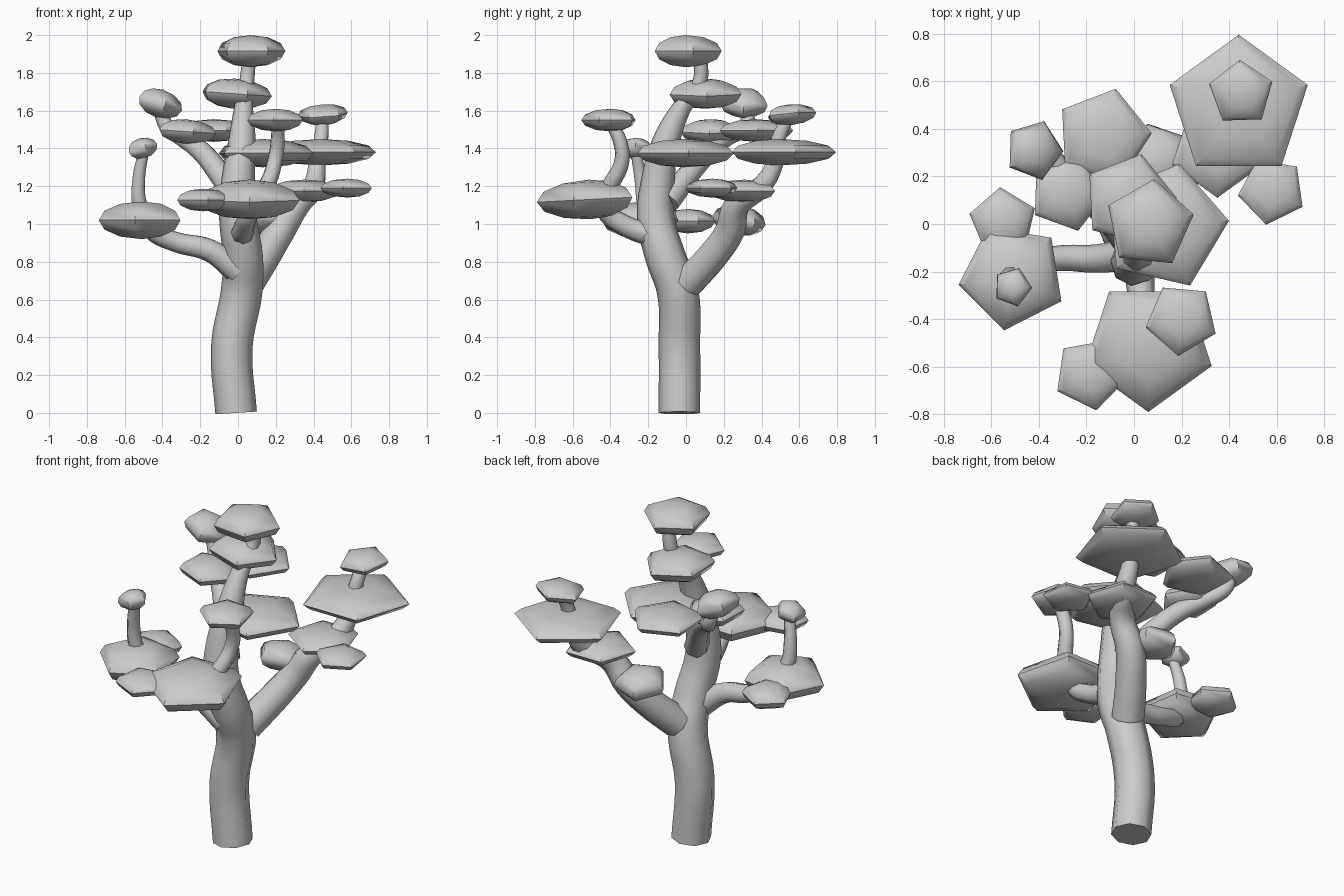
import bpy, math
from mathutils import Euler, Vector

if "Cube" in bpy.data.objects:
    bpy.data.objects.remove(bpy.data.objects["Cube"])

SIDES, RINGS = 5, 6


def smooth(ob, angle):
    bpy.ops.object.select_all(action='DESELECT')
    ob.select_set(True)
    bpy.context.view_layer.objects.active = ob
    bpy.ops.object.shade_smooth_by_angle(angle=math.radians(angle))


def branch(name, points):
    """Eight-sided tapering tube through (x, y, z, radius) points."""
    cu = bpy.data.curves.new(name, 'CURVE')
    cu.dimensions = '3D'
    cu.bevel_depth = 1.0
    cu.bevel_resolution = 2
    cu.resolution_u = 5
    cu.use_fill_caps = True
    sp = cu.splines.new('BEZIER')
    sp.bezier_points.add(len(points) - 1)
    for bp, (x, y, z, r) in zip(sp.bezier_points, points):
        bp.co = (x, y, z)
        bp.radius = r
        bp.handle_left_type = bp.handle_right_type = 'AUTO'
    ob = bpy.data.objects.new(name, cu)
    bpy.context.collection.objects.link(ob)
    bpy.ops.object.select_all(action='DESELECT')
    ob.select_set(True)
    bpy.context.view_layer.objects.active = ob
    bpy.ops.object.convert(target='MESH')
    smooth(bpy.context.object, 60)


def leaf_pad(name, x, y, z, radius, half, turn, tilt_x=0, tilt_y=0):
    """Flattened five-sided sphere; turn is the direction of one corner."""
    rot = Euler((math.radians(tilt_x), math.radians(tilt_y), 0))
    verts = [Vector((0, 0, half))]
    for i in range(1, RINGS):
        lat = math.pi * i / RINGS
        for j in range(SIDES):
            a = math.radians(turn + 360 * j / SIDES)
            verts.append(Vector((radius * math.sin(lat) * math.cos(a),
                                 radius * math.sin(lat) * math.sin(a),
                                 half * math.cos(lat))))
    verts.append(Vector((0, 0, -half)))
    for v in verts:
        v.rotate(rot)
    last = len(verts) - 1
    faces = []
    for j in range(SIDES):
        k = (j + 1) % SIDES
        faces.append((0, 1 + j, 1 + k))
        for i in range(RINGS - 2):
            b = 1 + i * SIDES
            faces.append((b + j, b + SIDES + j, b + SIDES + k, b + k))
        b = 1 + (RINGS - 2) * SIDES
        faces.append((b + j, last, b + k))
    me = bpy.data.meshes.new(name)
    me.from_pydata([tuple(v) for v in verts], [], faces)
    ob = bpy.data.objects.new(name, me)
    ob.location = (x, y, z)
    bpy.context.collection.objects.link(ob)
    smooth(ob, 50)


# Trunk
branch("trunk", [
    (-0.01, -0.035, 0, .11), (-0.033, -0.035, .35, .11), (0.02, -0.045, .65, .11),
    (0.025, -0.11, .83, .107), (0.0, -0.16, 1.03, .1), (0.0, -0.15, 1.22, .09),
    (0.02, -0.11, 1.42, .075), (0.03, -0.02, 1.62, .05), (0.045, 0.07, 1.74, .04),
    (0.06, 0.08, 1.88, .036)])

# Branches
branch("back_right_branch", [
    (0.05, 0.01, .69, .09), (0.14, 0.14, .83, .085), (0.22, 0.23, .96, .08),
    (0.31, 0.27, 1.1, .07), (0.40, 0.4, 1.2, .058), (0.42, 0.47, 1.32, .048),
    (0.44, 0.49, 1.45, .04), (0.45, 0.55, 1.58, .033)])
branch("left_branch", [
    (-0.0, -0.12, .75, .07), (-0.15, -0.145, .86, .06), (-0.33, -0.145, .905, .053),
    (-0.46, -0.18, .97, .05), (-0.52, -0.22, 1.1, .042), (-0.525, -0.24, 1.24, .036),
    (-0.5, -0.265, 1.38, .03)])
branch("front_branch", [
    (0.02, -0.17, .94, .065), (0.035, -0.32, .99, .055), (0.07, -0.43, 1.08, .05),
    (0.15, -0.4, 1.2, .045), (0.195, -0.34, 1.33, .04), (0.21, -0.35, 1.44, .038),
    (0.21, -0.4, 1.54, .032)])
branch("back_left_branch", [
    (0.0, -0.1, 1.12, .07), (-0.1, 0.02, 1.27, .06), (-0.2, 0.13, 1.39, .055),
    (-0.3, 0.22, 1.46, .048), (-0.38, 0.32, 1.52, .04), (-0.42, 0.32, 1.62, .033)])

# Leaf pads: x, y, z, radius, half thickness, corner angle, tilts
PADS = [
    (0.065, 0.0, 1.915, .19, .085, 84),
    (-0.02, 0.1, 1.69, .2, .08, 75, 0, 4),
    (-0.42, 0.31, 1.64, .13, .075, 70, 0, 18),
    (-0.28, 0.13, 1.49, .165, .065, 70, 0, 4),
    (-0.13, 0.37, 1.495, .205, .06, 75),
    (0.2, -0.4, 1.55, .155, .06, 49),
    (0.45, 0.55, 1.578, .14, .055, 92, 5, -4),
    (0.44, 0.49, 1.38, .305, .07, 90),
    (0.13, -0.01, 1.375, .27, .075, 5),
    (0.58, 0.14, 1.19, .145, .05, -100),
    (0.35, 0.31, 1.175, .2, .06, -90),
    (-0.51, -0.265, 1.4, .085, .055, 70, 0, -15),
    (-0.51, -0.22, 1.02, .23, .1, -99),
    (-0.55, 0.01, 1.015, .145, .065, 95),
    (0.06, -0.51, 1.13, .28, .105, -90, 3, 0),
    (-0.185, -0.63, 1.127, .155, .06, -80),
    (0.1, 0.28, 1.02, .15, .08, 35, -10, 0),
]
for n, p in enumerate(PADS, 1):
    leaf_pad(f"leaf_pad_{n:02d}", *p)
